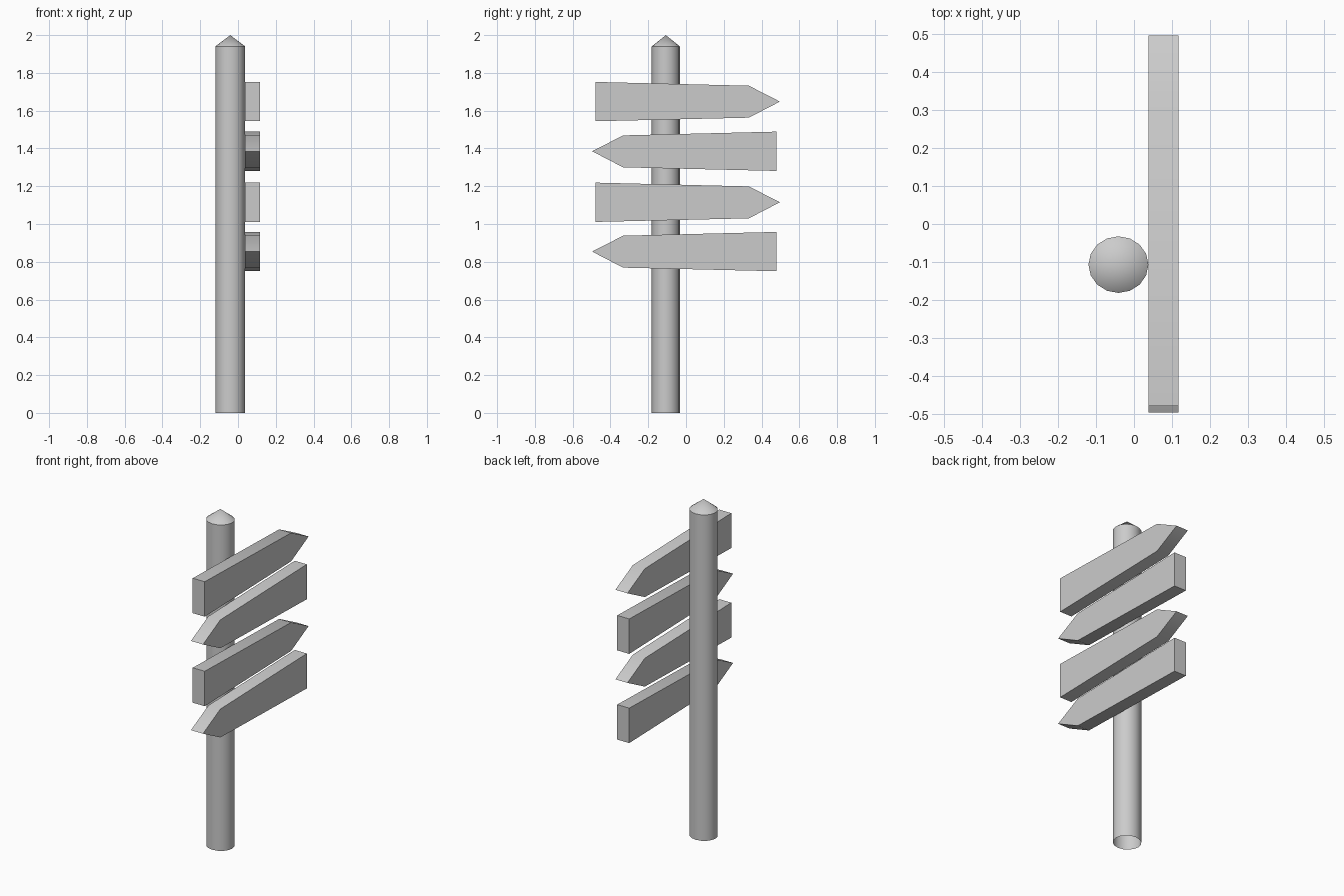
import bpy, bmesh, math

if "Cube" in bpy.data.objects:
    bpy.data.objects.remove(bpy.data.objects["Cube"])

POST_X, POST_Y = -0.041, -0.107
RX, RY = 0.079, 0.0745
SIDES = 16


def finish(name, bm, angle=30):
    bmesh.ops.recalc_face_normals(bm, faces=bm.faces)
    me = bpy.data.meshes.new(name)
    bm.to_mesh(me)
    bm.free()
    ob = bpy.data.objects.new(name, me)
    bpy.context.collection.objects.link(ob)
    bpy.ops.object.select_all(action='DESELECT')
    ob.select_set(True)
    bpy.context.view_layer.objects.active = ob
    bpy.ops.object.shade_smooth_by_angle(angle=math.radians(angle))
    return ob


# Round post, open underneath, with a pointed cap
bm = bmesh.new()
rings = []
for z in (0.0, 1.94):
    rings.append([bm.verts.new((POST_X + RX * math.cos(math.tau * i / SIDES),
                                POST_Y + RY * math.sin(math.tau * i / SIDES), z))
                  for i in range(SIDES)])
tip = bm.verts.new((POST_X, POST_Y, 2.0))
for i in range(SIDES):
    j = (i + 1) % SIDES
    bm.faces.new((rings[0][i], rings[0][j], rings[1][j], rings[1][i]))
    bm.faces.new((rings[1][i], rings[1][j], tip))
finish("post", bm)

# Tapered arrow profile (y, z) pointing towards +y
ARROW = [(-0.48, 0.104), (-0.48, -0.104), (0.333, -0.085),
         (0.497, 0.0), (0.333, 0.084)]


def arrow_board(name, z, direction):
    bm = bmesh.new()
    face = bm.faces.new([bm.verts.new((0.038, direction * y, z + h)) for y, h in ARROW])
    ext = bmesh.ops.extrude_face_region(bm, geom=[face], use_keep_orig=True)
    verts = [g for g in ext["geom"] if isinstance(g, bmesh.types.BMVert)]
    bmesh.ops.translate(bm, verts=verts, vec=(0.079, 0, 0))
    finish(name, bm)


# Four boards with alternating directions
for k, z in enumerate((1.648, 1.385, 1.115, 0.854)):
    arrow_board(f"arrow_board_{k + 1}", z, 1 if k % 2 == 0 else -1)
